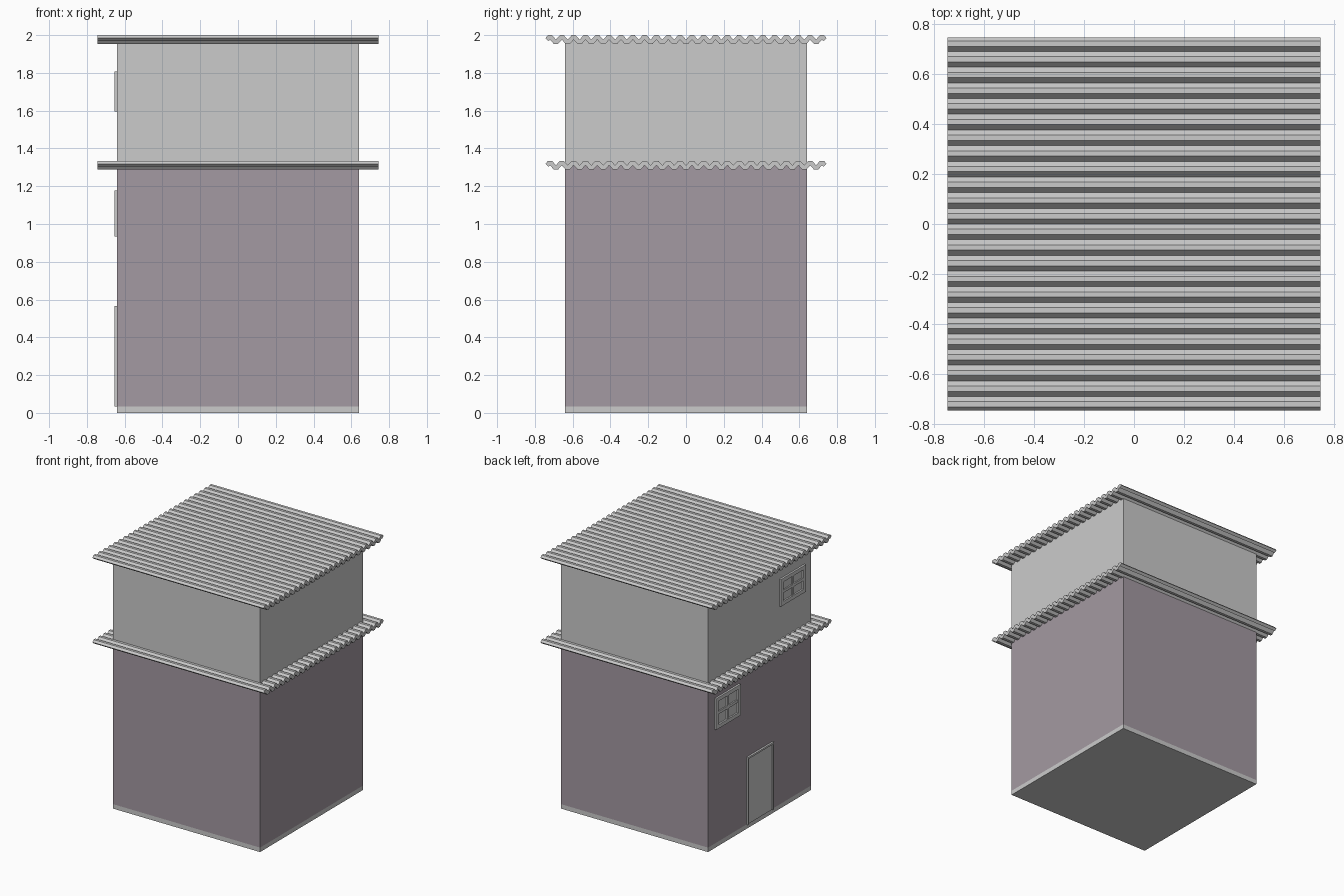
import bpy, bmesh, math
from mathutils import Vector

if "Cube" in bpy.data.objects:
    bpy.data.objects.remove(bpy.data.objects["Cube"])

HALF = 0.64          # half width of the walls
FACE = -0.655        # outermost x of door and window frames


def add_mesh(name, bm, mat=None):
    bmesh.ops.recalc_face_normals(bm, faces=bm.faces[:])
    mesh = bpy.data.meshes.new(name)
    bm.to_mesh(mesh)
    bm.free()
    ob = bpy.data.objects.new(name, mesh)
    bpy.context.collection.objects.link(ob)
    if mat:
        mesh.materials.append(mat)
    return ob


def add_box(bm, x0, x1, y0, y1, z0, z1):
    verts = bmesh.ops.create_cube(bm, size=1)['verts']
    bmesh.ops.scale(bm, vec=(x1 - x0, y1 - y0, z1 - z0), verts=verts)
    bmesh.ops.translate(bm, vec=((x0 + x1) / 2, (y0 + y1) / 2, (z0 + z1) / 2), verts=verts)


def box(name, *dims, mat=None):
    bm = bmesh.new()
    add_box(bm, *dims)
    return add_mesh(name, bm, mat)


def frame(name, y0, y1, z0, z1, w, bottom=True, bar=0):
    """Raised frame on the left wall, optionally with a cross of glazing bars."""
    bm = bmesh.new()
    x0, x1 = FACE, -HALF + 0.005
    add_box(bm, x0, x1, y0, y0 + w, z0, z1)
    add_box(bm, x0, x1, y1 - w, y1, z0, z1)
    add_box(bm, x0, x1, y0 + w, y1 - w, z1 - w, z1)
    if bottom:
        add_box(bm, x0, x1, y0 + w, y1 - w, z0, z0 + w)
    if bar:
        ym, zm = (y0 + y1) / 2, (z0 + z1) / 2
        add_box(bm, x0 + 0.002, x1, ym - bar / 2, ym + bar / 2, z0 + w, z1 - w)
        for a, b in ((y0 + w, ym - bar / 2), (ym + bar / 2, y1 - w)):
            add_box(bm, x0 + 0.002, x1, a, b, zm - bar / 2, zm + bar / 2)
    return add_mesh(name, bm)


def corrugated_sheet(name, zc, half_x=0.745, pitch=0.0626, waves=23.5, amp=0.0117, thick=0.0235):
    # centre line: six steps per wave, straight slopes with flat crests
    n = int(waves * 6)
    pts = [Vector((-waves * pitch / 2, 0))]
    for i in range(n + 1):
        k = i % 6
        if k in (0, 3) and 0 < i < n:
            continue
        h = 0 if k in (0, 3) else (amp if k < 3 else -amp)
        if i:
            pts.append(Vector((-waves * pitch / 2 + i * pitch / 6, h)))
    # mitred offset to both sides
    top, low = [], []
    for i, p in enumerate(pts):
        dirs = []
        if i > 0:
            dirs.append((p - pts[i - 1]).normalized())
        if i < len(pts) - 1:
            dirs.append((pts[i + 1] - p).normalized())
        norms = [Vector((-d.y, d.x)) for d in dirs]
        m = sum(norms, Vector((0, 0))).normalized()
        off = m * (thick / 2 / m.dot(norms[0]))
        top.append(p + off)
        low.append(p - off)
    bm = bmesh.new()
    rows = [[[bm.verts.new((x, q.x, zc + q.y)) for q in line] for line in (top, low)]
            for x in (-half_x, half_x)]
    (ta, la), (tb, lb) = rows
    for i in range(len(pts) - 1):
        bm.faces.new((ta[i], ta[i + 1], tb[i + 1], tb[i]))
        bm.faces.new((la[i], lb[i], lb[i + 1], la[i + 1]))
        bm.faces.new((ta[i], la[i], la[i + 1], ta[i + 1]))
        bm.faces.new((tb[i], tb[i + 1], lb[i + 1], lb[i]))
    for i in (0, -1):
        bm.faces.new((ta[i], tb[i], lb[i], la[i]))
    return add_mesh(name, bm)


plum = bpy.data.materials.new("plum_wall")
plum.diffuse_color = (0.37, 0.32, 0.36, 1)
plum.use_nodes = True
plum.node_tree.nodes["Principled BSDF"].inputs["Base Color"].default_value = plum.diffuse_color

# floor slab and the two storeys
box("floor_slab", -HALF, HALF, -HALF, HALF, 0, 0.035)
box("lower_storey", -HALF, HALF, -HALF, HALF, 0.035, 1.311, mat=plum)
box("upper_storey", -HALF, HALF, -HALF, HALF, 1.311, 1.976)

# corrugated sheets
corrugated_sheet("lower_roof", 1.311)
corrugated_sheet("upper_roof", 1.976)

# door on the left wall
frame("door_frame", -0.16, 0.165, 0.035, 0.565, 0.014, bottom=False)
box("door_panel", -0.646, -0.635, -0.146, 0.151, 0.035, 0.551)

# windows on the left wall
for name, y0, y1, z0, z1 in (("lower_window", 0.255, 0.56, 0.933, 1.178),
                             ("upper_window", -0.555, -0.245, 1.595, 1.808)):
    frame(name + "_frame", y0, y1, z0, z1, 0.03, bar=0.022)
    box(name + "_pane", -0.643, -0.635, y0 + 0.03, y1 - 0.03, z0 + 0.03, z1 - 0.03)
